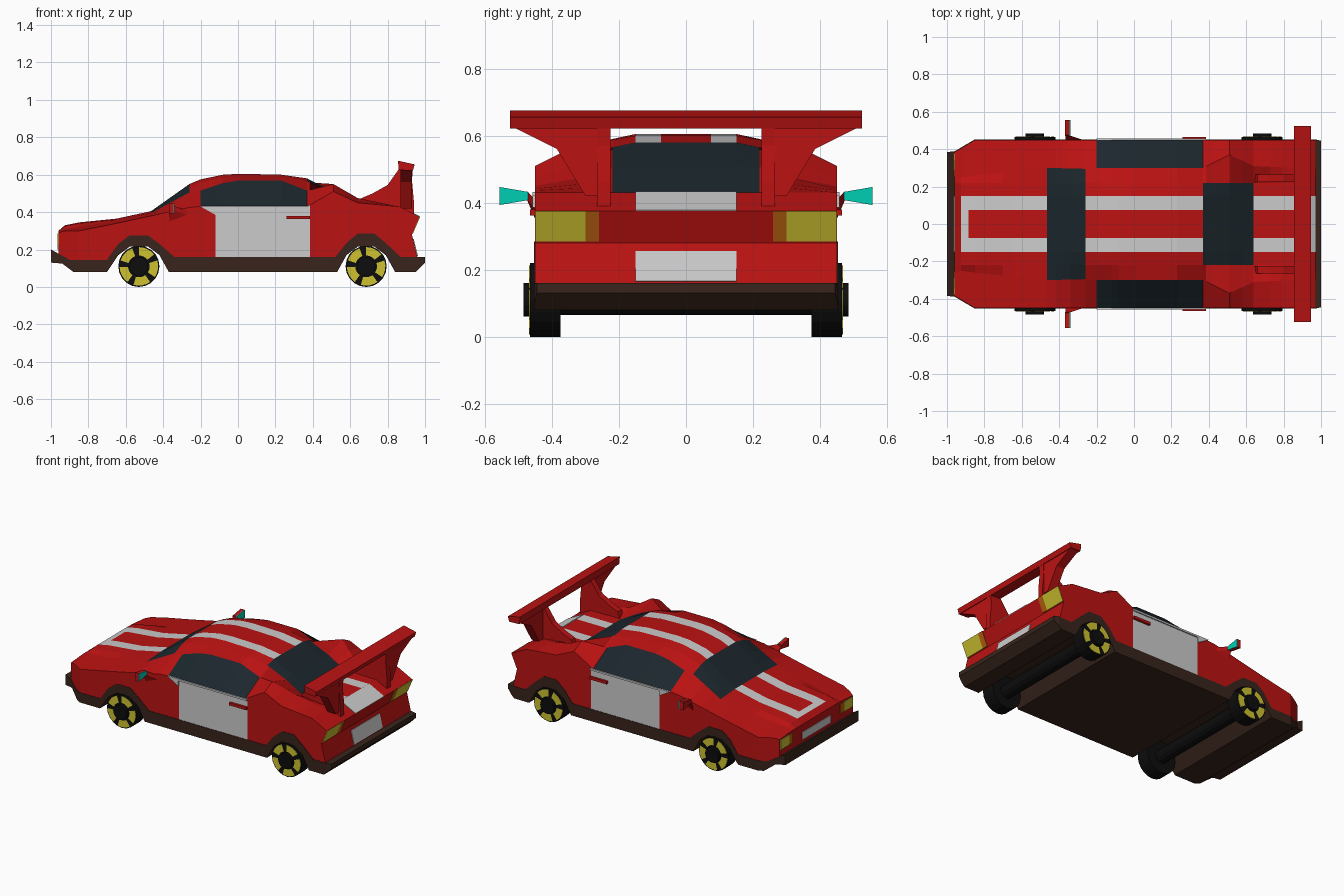
import bpy, bmesh, math
from mathutils import Vector

if "Cube" in bpy.data.objects:
    bpy.data.objects.remove(bpy.data.objects["Cube"])


def material(name, r, g, b):
    m = bpy.data.materials.new(name)
    m.diffuse_color = (r, g, b, 1)
    m.use_nodes = True
    m.node_tree.nodes["Principled BSDF"].inputs["Base Color"].default_value = m.diffuse_color
    return m


RED = material("red", 0.5, 0.006, 0.006)
WHITE = material("pale_grey", 0.6, 0.6, 0.6)
GLASS = material("dark_glass", 0.011, 0.02, 0.026)
TRIM = material("brown_trim", 0.04, 0.018, 0.012)
BLACK = material("black", 0.004, 0.004, 0.004)
YELLOW = material("yellow", 0.62, 0.54, 0.03)
ORANGE = material("orange", 0.48, 0.12, 0.005)
CYAN = material("cyan", 0.0, 0.62, 0.45)
ALL = [RED, WHITE, GLASS, TRIM]


def add_object(name, verts, faces, mats, indices=None):
    me = bpy.data.meshes.new(name)
    me.from_pydata([tuple(v) for v in verts], [], faces)
    for m in mats:
        me.materials.append(m)
    if indices:
        me.polygons.foreach_set("material_index", indices)
    bm = bmesh.new()
    bm.from_mesh(me)
    bmesh.ops.recalc_face_normals(bm, faces=bm.faces)
    bm.to_mesh(me)
    bm.free()
    ob = bpy.data.objects.new(name, me)
    bpy.context.collection.objects.link(ob)
    return ob


def prism(name, pts, vec, mat):
    """Extrude a flat polygon along a vector."""
    n = len(pts)
    verts = [Vector(p) for p in pts]
    verts += [v + Vector(vec) for v in verts]
    faces = [tuple(range(n)), tuple(range(n, 2 * n))]
    faces += [(i, (i + 1) % n, n + (i + 1) % n, n + i) for i in range(n)]
    return add_object(name, verts, faces, [mat])


def loft(name, sections, pick):
    """Skin closed sections; pick(x, j) chooses the material of each strip."""
    n = len(sections[0])
    verts = [p for s in sections for p in s]
    faces, idx = [], []
    for i in range(len(sections) - 1):
        x = (sections[i][0][0] + sections[i + 1][0][0]) / 2
        for j in range(n):
            k = (j + 1) % n
            faces.append((i * n + j, i * n + k, (i + 1) * n + k, (i + 1) * n + j))
            idx.append(ALL.index(pick(x, j)))
    last = (len(sections) - 1) * n
    faces += [tuple(range(n)), tuple(range(last, last + n))]
    idx += [ALL.index(pick(sections[0][0][0], 0)), ALL.index(pick(sections[-1][0][0], 0))]
    return add_object(name, verts, faces, ALL, idx)


def interp(table, x):
    if x <= table[0][0]:
        return table[0][1:]
    for a, b in zip(table, table[1:]):
        if x <= b[0]:
            t = (x - a[0]) / (b[0] - a[0])
            return [p + (q - p) * t for p, q in zip(a[1:], b[1:])]
    return table[-1][1:]


# Lower trim with full-width wheel arches
trim_top = [(-1, .2), (-.9, .145), (-.7, .145), (-.64, .23), (-.58, .275), (-.48, .275), (-.42, .23),
            (-.34, .16), (.52, .16), (.58, .235), (.64, .285), (.73, .285), (.79, .235), (.87, .16), (1, .16)]
trim_low = [(-1, .13), (-.94, .125), (-.88, .08), (-.7, .08), (-.64, .17), (-.58, .215), (-.48, .215),
            (-.42, .17), (-.37, .08), (.53, .08), (.58, .17), (.64, .215), (.73, .215), (.79, .17),
            (.84, .08), (.95, .08), (1, .13)]
trim_wide = [(-1, .385), (-.96, .388), (-.85, .453), (.97, .453), (1, .445)]
sections = []
for x in sorted({p[0] for p in trim_top + trim_low + trim_wide}):
    y, t, b = interp(trim_wide, x)[0], interp(trim_top, x)[0], interp(trim_low, x)[0]
    sections.append([(x, -y, b), (x, -y, t), (x, y, t), (x, y, b)])
loft("lower_trim", sections, lambda x, j: TRIM)

# Body shell: x, shoulder y z, roof edge y z, inner edge z, crown z
shell = [(-.96, .385, .29, .26, .30, .30, .30),
         (-.925, .405, .30, .25, .31, .325, .33),
         (-.85, .45, .30, .26, .32, .34, .345),
         (-.65, .45, .34, .28, .355, .36, .365),
         (-.465, .45, .38, .30, .395, .40, .405),
         (-.26, .45, .425, .295, .505, .535, .55),
         (-.2, .45, .43, .30, .515, .56, .575),
         (-.08, .45, .43, .30, .555, .585, .60),
         (.01, .45, .43, .30, .57, .59, .605),
         (.23, .45, .43, .30, .57, .588, .60),
         (.37, .45, .43, .30, .515, .565, .58),
         (.51, .45, .51, .37, .55, .505, .508),
         (.64, .45, .45, .31, .475, .43, .43),
         (.86, .45, .43, .30, .43, .43, .43)]


def shell_material(x, j):
    k = min(j, 10 - j)
    if k < 0:
        return TRIM
    if k == 0:
        return WHITE if -.12 < x < .385 else RED
    if k == 1:
        return GLASS if -.2 < x < .37 else RED
    if (-.465 < x < -.26) or (k >= 3 and .37 < x < .64):
        return GLASS
    if (k == 4 and x > -.925) or (k == 5 and -.925 < x < -.885):
        return WHITE
    return RED


xs = {p[0] for p in shell} | {p[0] for p in trim_top if -.96 < p[0] < .86} | {-.12, .385, -.885}
sections = []
for x in sorted(xs):
    ys, zs, y2, z2, zb, zt = interp(shell, x)
    half = [(ys, interp(trim_top, x)[0]), (ys, zs), (y2, z2), (.22, zb), (.15, zt), (.075, zt)]
    sections.append([(x, -y, z) for y, z in half] + [(x, y, z) for y, z in reversed(half)])
loft("body_shell", sections, shell_material)

# Tail, with joined stripe, plates and lamps
prism("tail", [(.86, -.45, .155), (.96, -.45, .155), (.93, -.45, .28), (.97, -.45, .375), (.86, -.45, .43)],
      (0, .9, 0), RED)


def rear_panel(name, y0, y1, low, high, mat):
    (xa, za), (xb, zb) = low, high
    prism(name, [(xa, y0, za), (xa, y1, za), (xb, y1, zb), (xb, y0, zb)], (.004, 0, .001), mat)


prism("tail_stripe", [(.86, -.15, .43), (.86, .15, .43), (.97, .15, .375), (.97, -.15, .375)],
      (.002, 0, .003), WHITE)
rear_panel("rear_plate", -.15, .15, (.958, .165), (.936, .255), WHITE)
prism("front_plate", [(-.96, -.15, .20), (-.96, .15, .20), (-.96, .15, .25), (-.96, -.15, .25)],
      (-.005, 0, 0), WHITE)

# Parts mirrored left and right
for s, side in ((-1, "right"), (1, "left")):
    rear_panel("tail_lamp_" + side, s * .30, s * .449, (.931, .284), (.97, .374), YELLOW)
    rear_panel("tail_signal_" + side, s * .26, s * .30, (.931, .284), (.97, .374), ORANGE)
    for nm, a, b, m in (("headlamp_", .29, .38, YELLOW), ("front_signal_", .25, .29, ORANGE)):
        prism(nm + side, [(-.96, s * a, .22), (-.96, s * b, .22), (-.96, s * b, .285), (-.96, s * a, .285)],
              (-.005, 0, 0), m)
    # Door details
    prism("door_ledge_" + side, [(-.2, s * .45, .43), (-.12, s * .45, .385), (-.12, s * .45, .42),
                                 (.385, s * .45, .42), (.385, s * .45, .432), (-.2, s * .45, .432)],
          (0, s * .008, 0), WHITE)
    prism("door_handle_" + side, [(.26, s * .45, .362), (.385, s * .45, .362), (.385, s * .45, .38),
                                  (.26, s * .45, .38)], (0, s * .015, 0), RED)
    # Mirror
    prism("mirror_arm_" + side, [(-.365, s * .445, .34), (-.26, s * .445, .38), (-.35, s * .475, .41),
                                 (-.365, s * .475, .41)], (0, 0, .025), RED)
    head = [(s * .47, .408), (s * .557, .393), (s * .557, .447), (s * .47, .432)]
    prism("mirror_" + side, [(-.37, y, z) for y, z in head], (.025, 0, 0), RED)
    prism("mirror_glass_" + side, [(-.345, y, z) for y, z in head], (.005, 0, 0), CYAN)
    # Wing strut and flared gusset
    prism("wing_strut_" + side, [(.64, s * .225, .42), (.66, s * .225, .475), (.72, s * .225, .50),
                                 (.80, s * .225, .545), (.86, s * .225, .63), (.935, s * .225, .63),
                                 (.93, s * .225, .57), (.94, s * .225, .46), (.94, s * .225, .385)],
          (0, s * .04, 0), RED)
    prism("wing_gusset_" + side, [(.87, s * .26, .63), (.87, s * .525, .63), (.87, s * .385, .56),
                                  (.87, s * .30, .42), (.87, s * .26, .42)], (.06, 0, 0), RED)

# Wing blade
prism("wing_blade", [(.855, -.525, .675), (.945, -.525, .655), (.935, -.525, .622), (.86, -.525, .625)],
      (0, 1.05, 0), RED)


def disc(cx, y, cz, r, n=20):
    return [(cx + r * math.sin(2 * math.pi * i / n), y, cz + r * math.cos(2 * math.pi * i / n)) for i in range(n)]


# Wheels and axles
for cx, end in ((-.53, "front"), (.685, "rear")):
    prism(end + "_axle", disc(cx, -.40, .11, .045, 12), (0, .8, 0), BLACK)
    for s, side in ((-1, "right"), (1, "left")):
        tag = end + "_" + side
        prism("tyre_" + tag, disc(cx, s * .375, .11, .11), (0, s * .09, 0), BLACK)
        prism("hub_" + tag, disc(cx, s * .46, .11, .05), (0, s * .025, 0), BLACK)
        verts, faces = [], []
        for k in range(5):
            for i in range(5):
                a = math.radians(72 * k + 13 * i)
                for r in (.058, .103):
                    for y in (.463, .468):
                        verts.append((cx + r * math.sin(a), s * y, .11 + r * math.cos(a)))
                if i:
                    b = len(verts) - 8
                    faces += [(b + p, b + q, b + q + 4, b + p + 4) for p, q in ((0, 1), (1, 3), (3, 2), (2, 0))]
        add_object("rim_" + tag, verts, faces, [YELLOW])
